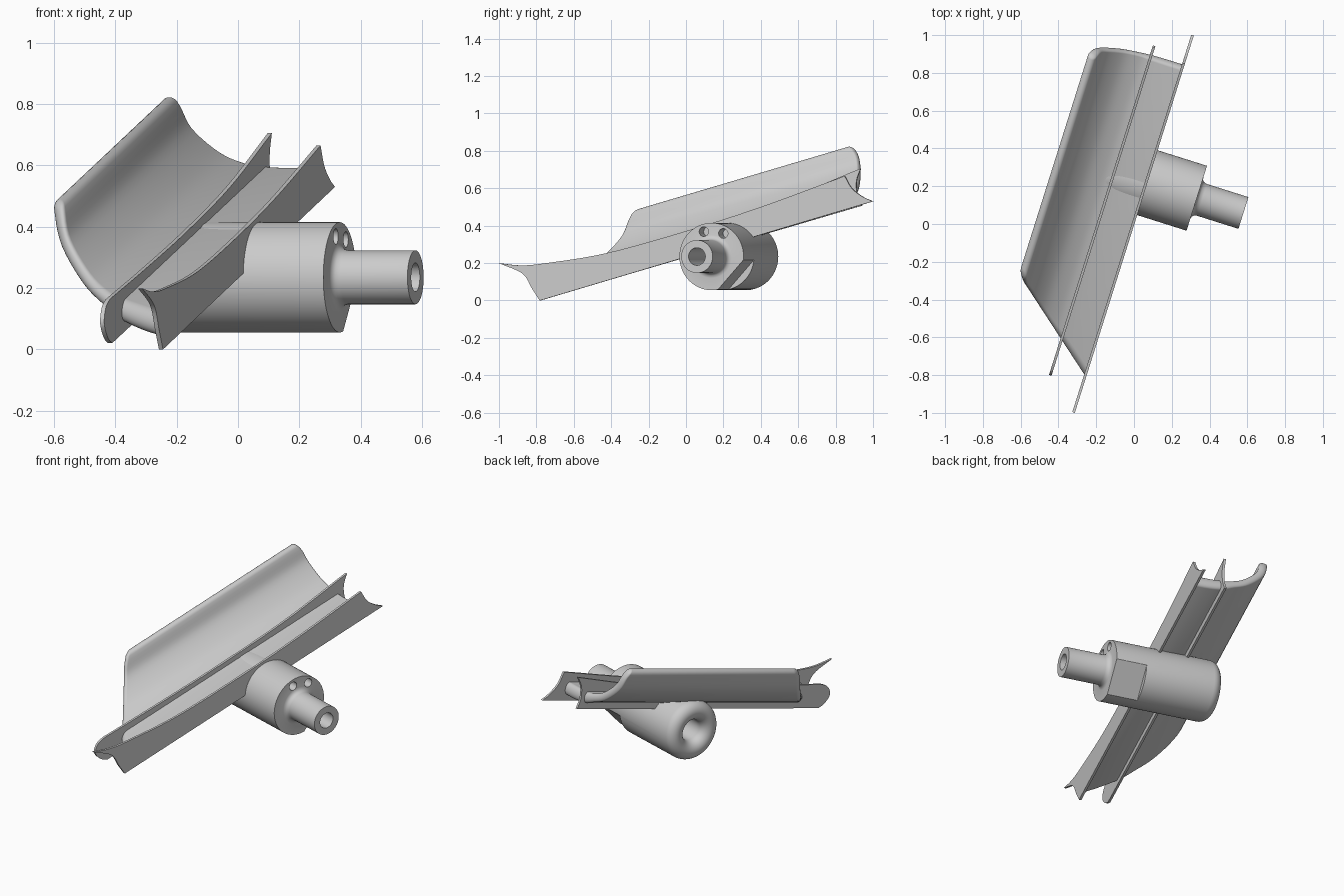
import bpy, bmesh, math
from mathutils import Matrix, Vector

if "Cube" in bpy.data.objects:
    bpy.data.objects.remove(bpy.data.objects["Cube"])

TURN = Matrix.Rotation(math.radians(-17.5), 4, 'Z')
TILT = TURN @ Matrix.Rotation(math.radians(15.8), 4, 'X')


def add(name, bm, mat, angle=35):
    bmesh.ops.recalc_face_normals(bm, faces=bm.faces[:])
    me = bpy.data.meshes.new(name)
    bm.to_mesh(me)
    bm.free()
    me.transform(mat)
    ob = bpy.data.objects.new(name, me)
    bpy.context.collection.objects.link(ob)
    bpy.ops.object.select_all(action='DESELECT')
    bpy.context.view_layer.objects.active = ob
    ob.select_set(True)
    bpy.ops.object.shade_smooth_by_angle(angle=math.radians(angle))
    return ob


def spline(pts, n=6):
    """Smooth curve through the points (Catmull-Rom)."""
    p = [Vector(q) for q in pts]
    p = [2 * p[0] - p[1]] + p + [2 * p[-1] - p[-2]]
    out = []
    for a, b, c, d in zip(p, p[1:], p[2:], p[3:]):
        for i in range(n):
            t = i / n
            out.append(0.5 * (2 * b + (c - a) * t + (2 * a - 5 * b + 4 * c - d) * t * t
                              + (3 * b - a - 3 * c + d) * t ** 3))
    return out + [p[-2]]


def skin(bm, rings, closed=False):
    """Quads between successive closed rings of points."""
    vs = [[bm.verts.new(q) for q in r] for r in rings]
    pairs = list(zip(vs, vs[1:])) + ([(vs[-1], vs[0])] if closed else [])
    for a, b in pairs:
        for i in range(len(a)):
            j = (i + 1) % len(a)
            bm.faces.new((a[i], a[j], b[j], b[i]))


def plate(name, u, edges, thick=0.014):
    """Thin plate outlined in the (length, height) plane by a chain of curves."""
    outline = []
    for e in edges:
        outline += spline(e)[:-1]
    bm = bmesh.new()
    f = bm.faces.new([bm.verts.new((u - thick / 2, s, w)) for s, w in outline])
    ext = bmesh.ops.extrude_face_region(bm, geom=[f])
    bmesh.ops.translate(bm, vec=(thick, 0, 0),
                        verts=[g for g in ext['geom'] if isinstance(g, bmesh.types.BMVert)])
    return add(name, bm, TILT)


# front side plate with pointed, hollowed ends
plate("front_plate", -0.005, [
    [(-.954, .477), (-.84, .433), (-.702, .406), (-.36, .365), (.1, .357), (.54, .367), (1.037, .398)],
    [(1.037, .398), (1.058, .324), (1.103, .265), (1.152, .225)],
    [(1.152, .225), (-.789, .223)],
    [(-.789, .223), (-.813, .296), (-.843, .388), (-.954, .477)]])

# inner plate: rounded low end, pointed high end
plate("inner_plate", -0.182, [
    [(-.76, .385), (-.36, .375), (.1, .37), (.6, .382), (1.08, .428)],
    [(1.08, .428), (1.04, .37), (1.025, .30), (1.035, .235)],
    [(1.035, .235), (-.775, .24)],
    [(-.775, .24), (-.815, .27), (-.84, .325), (-.81, .37), (-.76, .385)]])

# curved trough: (across, height, half thickness) centre line, rounded rim and ends
line = spline([(-.002, .30, .038), (-.09, .30, .038), (-.18, .307, .034), (-.25, .326, .025),
               (-.344, .369, .024), (-.44, .46, .024), (-.477, .56, .024)], 5)
section = []
for i, c in enumerate(line):
    d = line[min(i + 1, len(line) - 1)] - line[max(i - 1, 0)]
    section.append((c, Vector((d.y, -d.x)).normalized()))
section = [(c, n if n.y > 0 else -n) for c, n in section]
end, nrm = section[-1]
tan = Vector((-nrm.y, nrm.x))
tan = tan if tan.y > 0 else -tan
loop = [(c, n * c.z) for c, n in section]
loop += [(end, (nrm * math.cos(a) + tan * math.sin(a)) * end.z)
         for a in [math.pi * k / 8 for k in range(1, 8)]]
loop += [(c, -n * c.z) for c, n in reversed(section)]


def ring(phi, high):
    r = []
    for c, off in loop:
        u, w = c.x + off.x * math.sin(phi), c.y + off.y * math.sin(phi)
        back = c.z * (1 - math.cos(phi))
        grow = back * 1.2
        rim = max(0, (w - .50) / .085)
        if high:
            s = 1.0 - .03 * rim ** 2 - grow * .5
        else:
            s = (-.848 - .82 * u + .272 * w) / .962 + .02 * rim ** 2 + grow
        r.append((u, s, w))
    return r


steps = [math.pi / 2 * k / 6 for k in range(7)]
bm = bmesh.new()
skin(bm, [ring(p, False) for p in steps] + [ring(p, True) for p in reversed(steps)])
bmesh.ops.remove_doubles(bm, verts=bm.verts[:], dist=1e-5)
add("trough", bm, TILT, 50)

# turned hub with shaft, bore and rounded rear rim: (along axis, radius)
prof = [(.535, .047), (.535, .088), (.305, .088), (.289, .092), (.279, .102), (.276, .115), (.276, .18)]
prof += [(-.332 - .0575 * math.sin(a), .1225 + .0575 * math.cos(a))
         for a in [math.pi * k / 14 for k in range(15)]]
prof += [(.1, .065), (.1, .047)]
AX = Vector((0, .23, .235))
N = 64
bm = bmesh.new()
skin(bm, [[(u, AX.y + r * math.cos(2 * math.pi * k / N), AX.z + r * math.sin(2 * math.pi * k / N))
           for u, r in prof] for k in range(N)], closed=True)
hub = add("hub_and_shaft", bm, TURN)

# cutters: two face holes and one spanner flat
cutters = []
for deg in (108, 62):
    a = math.radians(deg)
    bm = bmesh.new()
    m = Matrix.Translation((.276, AX.y + .14 * math.cos(a), AX.z + .14 * math.sin(a)))
    bmesh.ops.create_cone(bm, cap_ends=True, segments=24, radius1=.026, radius2=.026, depth=.16,
                          matrix=m @ Matrix.Rotation(math.pi / 2, 4, 'Y'))
    cutters.append(add("hole_cutter", bm, TURN))
bm = bmesh.new()
bmesh.ops.create_cube(bm, size=1, matrix=Matrix.Translation(AX) @ Matrix.Rotation(math.radians(-42), 4, 'X')
                      @ Matrix.Translation((.19, .245, 0)) @ Matrix.Diagonal((.2, .2, .4, 1)))
cutters.append(add("flat_cutter", bm, TURN))
for c in cutters:
    c.hide_render = True
    mod = hub.modifiers.new("cut", 'BOOLEAN')
    mod.object = c
    mod.operation = 'DIFFERENCE'
    mod.solver = 'EXACT'
    bpy.context.view_layer.objects.active = hub
    bpy.ops.object.modifier_apply(modifier=mod.name)
    bpy.data.objects.remove(c)
bpy.ops.object.select_all(action='DESELECT')
hub.select_set(True)
bpy.context.view_layer.objects.active = hub
bpy.ops.object.shade_smooth_by_angle(angle=math.radians(35))
